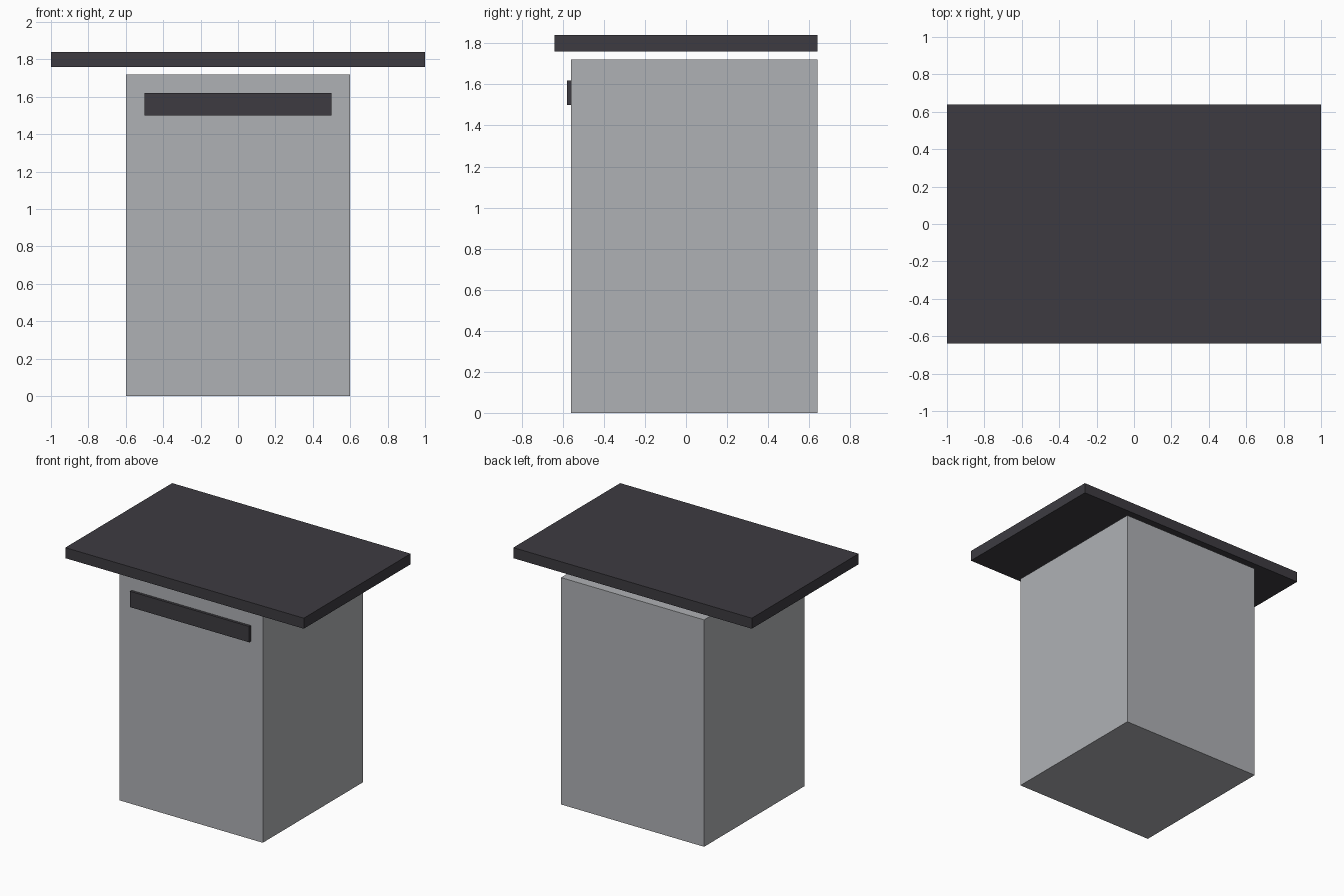
import bpy
from mathutils import Matrix, Vector
import bmesh

if "Cube" in bpy.data.objects:
    bpy.data.objects.remove(bpy.data.objects["Cube"])


def material(name, colour):
    mat = bpy.data.materials.new(name)
    mat.diffuse_color = (*colour, 1.0)
    mat.use_nodes = True
    mat.node_tree.nodes["Principled BSDF"].inputs["Base Color"].default_value = mat.diffuse_color
    return mat


def box(name, low, high, mat):
    """Axis-aligned box between two opposite corners."""
    low, high = Vector(low), Vector(high)
    bm = bmesh.new()
    bmesh.ops.create_cube(bm, size=1.0)
    bm.transform(Matrix.Translation((low + high) / 2)
                 @ Matrix.Diagonal((*(high - low), 1.0)))
    mesh = bpy.data.meshes.new(name)
    bm.to_mesh(mesh)
    bm.free()
    mesh.materials.append(mat)
    obj = bpy.data.objects.new(name, mesh)
    bpy.context.collection.objects.link(obj)
    return obj


light_grey = material("light grey", (0.43, 0.44, 0.46))
charcoal = material("charcoal", (0.047, 0.044, 0.053))

# Cabinet body, flush with the worktop at the back
box("cabinet_body", (-0.6, -0.56, 0.0), (0.6, 0.64, 1.72), light_grey)

# Control panel on the upper front
box("front_panel", (-0.5, -0.58, 1.5), (0.5, -0.56, 1.62), charcoal)

# Worktop floating just above the body
box("worktop", (-1.0, -0.64, 1.76), (1.0, 0.64, 1.84), charcoal)
